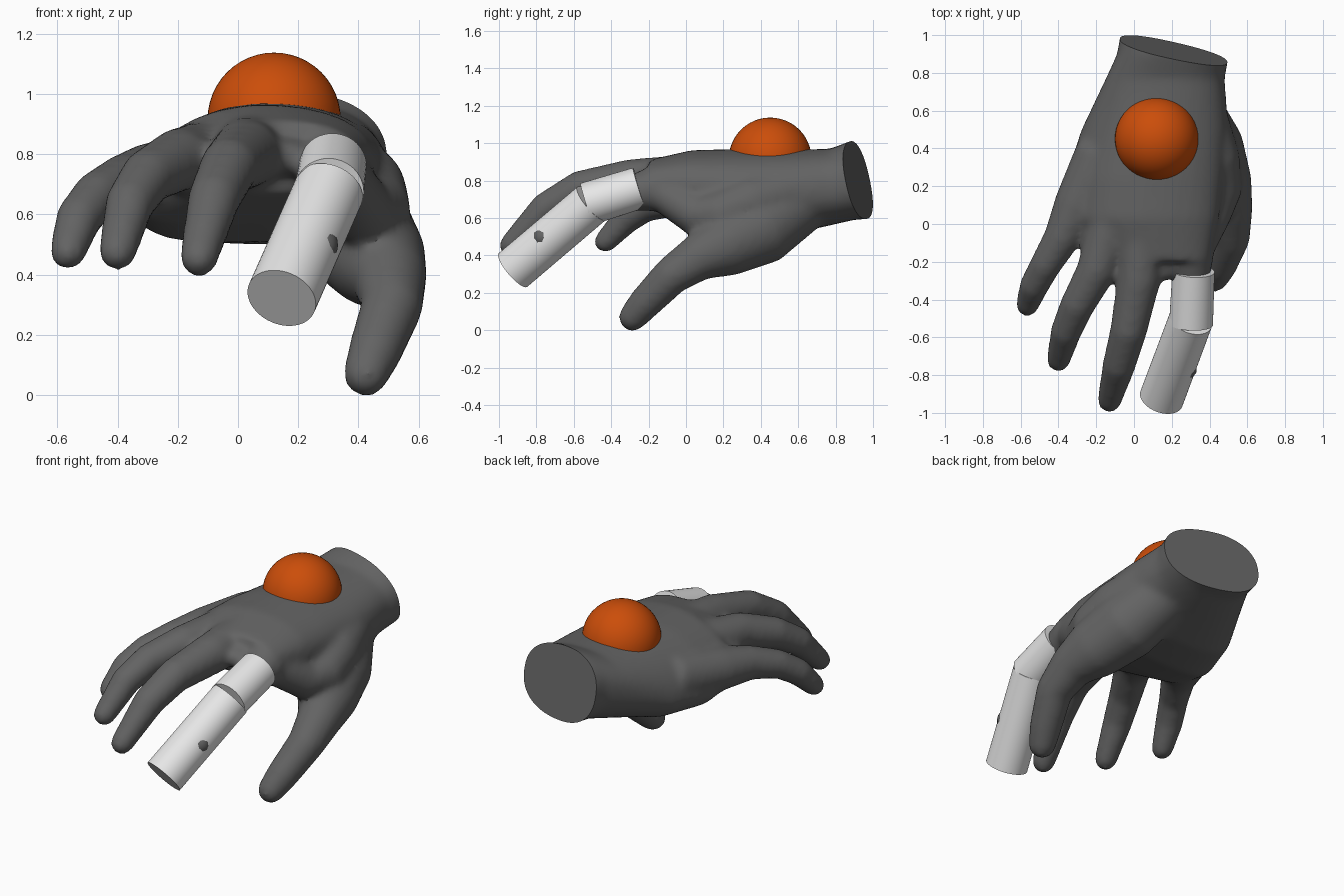
import bpy, bmesh, math
from mathutils import Vector

if "Cube" in bpy.data.objects:
    bpy.data.objects.remove(bpy.data.objects["Cube"])


def material(name, rgb):
    m = bpy.data.materials.new(name)
    m.diffuse_color = (*rgb, 1)
    m.use_nodes = True
    m.node_tree.nodes["Principled BSDF"].inputs["Base Color"].default_value = m.diffuse_color
    return m


GREY = material("dark grey", (0.125, 0.125, 0.125))
WHITE = material("pale grey", (0.8, 0.8, 0.8))
ORANGE = material("orange", (0.6, 0.075, 0.003))


def finish(name, bm, mat, angle=40):
    bmesh.ops.recalc_face_normals(bm, faces=bm.faces[:])
    me = bpy.data.meshes.new(name)
    bm.to_mesh(me)
    bm.free()
    me.materials.append(mat)
    ob = bpy.data.objects.new(name, me)
    bpy.context.collection.objects.link(ob)
    bpy.ops.object.select_all(action='DESELECT')
    ob.select_set(True)
    bpy.context.view_layer.objects.active = ob
    bpy.ops.object.shade_smooth_by_angle(angle=math.radians(angle))
    return ob


def loft(bm, rings):
    loops = [[bm.verts.new(p) for p in r] for r in rings]
    n = len(loops[0])
    for a, b in zip(loops, loops[1:]):
        for i in range(n):
            bm.faces.new((a[i], a[(i + 1) % n], b[(i + 1) % n], b[i]))
    bm.faces.new(loops[0])
    bm.faces.new(loops[-1][::-1])


def tube(bm, *pts, rounded=True, sides=20):
    """Tapered tube through (x, y, z, radius) points."""
    c = [Vector(p[:3]) for p in pts]
    r = [p[3] for p in pts]
    tang = [(c[min(i + 1, len(c) - 1)] - c[max(i - 1, 0)]).normalized() for i in range(len(c))]
    if rounded:  # domed finger tip
        end, t, rad = c[-1], tang[-1], r[-1]
        for a in (30, 58, 80):
            c.append(end + t * rad * math.sin(math.radians(a)))
            r.append(rad * math.cos(math.radians(a)))
            tang.append(t)
    rings = []
    for p, rad, t in zip(c, r, tang):
        u = t.cross(Vector((0, 0, 1))).normalized()
        v = u.cross(t)
        rings.append([p + rad * (u * math.cos(k) + v * math.sin(k))
                      for k in (2 * math.pi * i / sides for i in range(sides))])
    loft(bm, rings)


# Palm and wrist: y, left, right, bottom, top
bm = bmesh.new()
sections = [
    (1.20, -0.04, 0.50, 0.61, 1.04),
    (0.90, -0.09, 0.505, 0.59, 1.02),
    (0.77, -0.15, 0.48, 0.56, 0.97),
    (0.50, -0.28, 0.50, 0.50, 0.965),
    (0.25, -0.36, 0.48, 0.51, 0.97),
    (0.03, -0.38, 0.45, 0.58, 0.965),
    (-0.20, -0.14, 0.40, 0.67, 0.91),
]
rings = []
for y, xl, xr, zb, zt in sections:
    ring = []
    for i in range(32):
        a = 2 * math.pi * i / 32
        ca, sa = math.cos(a), math.sin(a)
        x = (xl + xr) / 2 + (xr - xl) / 2 * math.copysign(abs(ca) ** 0.85, ca)
        z = (zb + zt) / 2 + (zt - zb) / 2 * math.copysign(abs(sa) ** 0.85, sa)
        if y < 0.7:  # back of the hand falls to the little finger
            z -= (0.6 if sa > 0 else 0.35) * min(0, x - 0.1) ** 2
        ring.append((x, y, z))
    rings.append(ring)
loft(bm, rings)

# Little finger
tube(bm, (-.17, .38, .73, .14), (-.30, .10, .71, .125), (-.385, -.08, .70, .097),
     (-.47, -.22, .66, .083), (-.53, -.33, .585, .078), (-.565, -.43, .475, .062))
# Ring finger
tube(bm, (-.12, 0, .78, .13), (-.20, -.25, .78, .105), (-.30, -.43, .725, .092),
     (-.36, -.57, .635, .083), (-.40, -.72, .475, .064))
# Middle finger
tube(bm, (.04, 0, .81, .13), (.025, -.30, .80, .115), (-.03, -.57, .755, .098),
     (-.08, -.75, .65, .088), (-.13, -.935, .455, .065))
# Index finger stump
tube(bm, (.25, .05, .76, .15), (.305, -.19, .755, .12), (.305, -.27, .735, .10), (.30, -.46, .69, .08))
# Thumb
tube(bm, (.27, .65, .72, .17), (.39, .40, .54, .195), (.46, .20, .45, .17), (.505, .06, .385, .125),
     (.51, -.08, .29, .103), (.455, -.22, .145, .09), (.425, -.285, .07, .077))
# Skin webs on both sides of the index finger
tube(bm, (.36, .55, .74, .14), (.41, .35, .68, .15), (.435, .18, .61, .14), (.40, .05, .62, .115),
     (.33, -.12, .73, .10))
tube(bm, (.16, -.05, .80, .10), (.17, -.24, .79, .06))

# Merge palm and fingers into one soft surface
hand = finish("hand", bm, GREY)
mod = hand.modifiers.new("merge", 'REMESH')
mod.mode = 'VOXEL'
mod.voxel_size = 0.018
mod = hand.modifiers.new("soften", 'SMOOTH')
mod.factor = 0.5
mod.iterations = 12
merged = bpy.data.meshes.new_from_object(hand.evaluated_get(bpy.context.evaluated_depsgraph_get()))
bpy.data.objects.remove(hand)

# Cut the wrist off flat
bm = bmesh.new()
bm.from_mesh(merged)
cut = bmesh.ops.bisect_plane(bm, geom=bm.verts[:] + bm.edges[:] + bm.faces[:],
                             plane_co=(0.21, 0.918, 0.8), plane_no=(0.23, 1, 0.22), clear_outer=True)
edges = [e for e in cut['geom_cut'] if isinstance(e, bmesh.types.BMEdge)]
bmesh.ops.contextual_create(bm, geom=edges)
finish("hand", bm, GREY)

# Two tubes replacing the index finger
for name, start, end in (
    ("finger_base_tube", (.315, -.25, .762, .112), (.302, -.53, .675, .116)),
    ("finger_end_tube", (.302, -.505, .678, .117), (.145, -.925, .322, .118)),
):
    bm = bmesh.new()
    tube(bm, start, end, rounded=False, sides=48)
    finish(name, bm, WHITE)

# Finger bump showing through the side of the end tube
bm = bmesh.new()
bmesh.ops.create_icosphere(bm, subdivisions=2, radius=0.058)
bmesh.ops.translate(bm, verts=bm.verts[:], vec=(0.277, -0.765, 0.496))
finish("finger_bump", bm, GREY)

# Ball set into the back of the hand
bm = bmesh.new()
bmesh.ops.create_uvsphere(bm, u_segments=48, v_segments=24, radius=0.221)
bmesh.ops.translate(bm, verts=bm.verts[:], vec=(0.12, 0.45, 0.916))
finish("ball", bm, ORANGE, 60)
